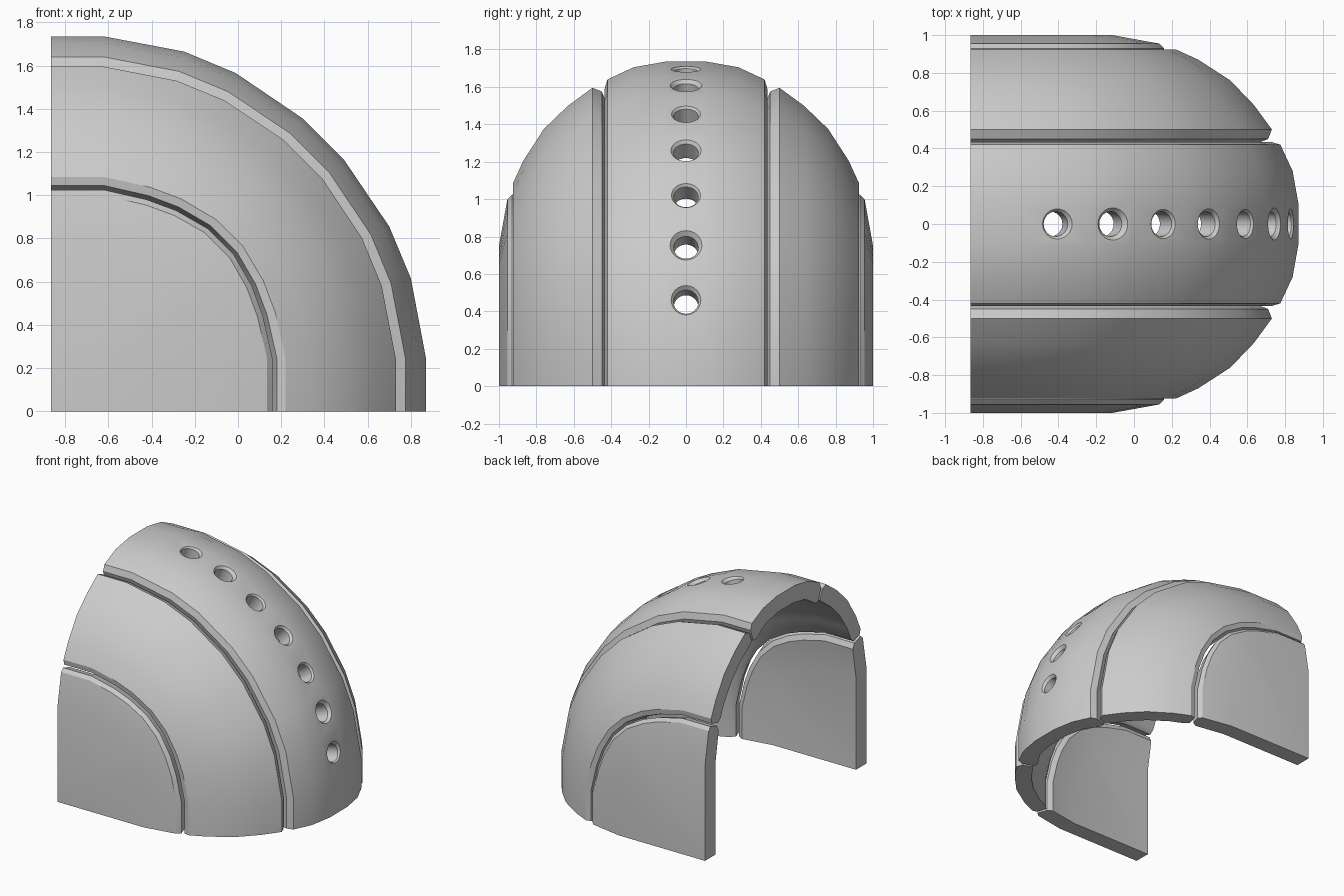
import bpy, bmesh, math
from mathutils import Matrix, Vector

if "Cube" in bpy.data.objects:
    bpy.data.objects.remove(bpy.data.objects["Cube"])

AXIS_X = -0.865          # sweep axis, parallel to y, at ground level
R_IN, R_OUT = 1.01, 1.735

# One material for the whole shell
grey = bpy.data.materials.new("light_grey")
grey.use_nodes = True
COLOUR = (0.6, 0.6, 0.6, 1)
grey.diffuse_color = COLOUR
grey.node_tree.nodes["Principled BSDF"].inputs["Base Color"].default_value = COLOUR


def mirrored(half):
    """Complete a quarter arc by swapping its coordinates about the diagonal."""
    return [Vector(p) for p in half] + [Vector((b, a)) for a, b in reversed(half)]


# Guide arcs: the sweep shape at the smallest and the largest radius
arc_in = mirrored([(0, 1.01), (.245, 1.01), (.44, .965), (.575, .915), (.717, .834)])
arc_out = mirrored([(0, 1.735), (.245, 1.735), (.615, 1.665), (.855, 1.565), (1.165, 1.355)])


def on_arc(i, r):
    if r == 0:
        return Vector((0, 0))
    return arc_in[i].lerp(arc_out[i], (r - R_IN) / (R_OUT - R_IN))


def finish(name, bm):
    mesh = bpy.data.meshes.new(name)
    bm.to_mesh(mesh)
    bm.free()
    obj = bpy.data.objects.new(name, mesh)
    bpy.context.collection.objects.link(obj)
    return obj


def sweep(name, profile, side=1):
    """Sweep a closed (y, radius) section a quarter turn and cap both ends."""
    bm = bmesh.new()
    rings = []
    for i in range(len(arc_in)):
        ring = []
        for y, r in profile:
            p = on_arc(i, r)
            ring.append(bm.verts.new((AXIS_X + p.x, side * y, p.y)))
        rings.append(ring)
    n = len(profile)
    for a, b in zip(rings, rings[1:]):
        for j in range(n):
            k = (j + 1) % n
            if profile[j][1] or profile[k][1]:
                bm.faces.new((a[j], a[k], b[k], b[j]))
    bm.faces.new(rings[0])
    bm.faces.new(rings[-1])
    bmesh.ops.remove_doubles(bm, verts=bm.verts, dist=0.0005)
    bmesh.ops.recalc_face_normals(bm, faces=bm.faces)
    obj = finish(name, bm)
    obj.data.materials.append(grey)
    return obj


def hole_cutter(angle):
    """Radial cylinder that flares at the surface for a chamfered rim."""
    bm = bmesh.new()
    bmesh.ops.create_cone(bm, cap_ends=True, segments=24, radius1=.066, radius2=.066, depth=.4)
    bmesh.ops.translate(bm, verts=bm.verts, vec=(0, 0, -.22))
    top = max(bm.faces, key=lambda f: f.calc_center_median().z)
    new = bmesh.ops.extrude_face_region(bm, geom=[top])["geom"]
    bmesh.ops.delete(bm, geom=[top], context="FACES_ONLY")
    verts = [v for v in new if isinstance(v, bmesh.types.BMVert)]
    bmesh.ops.scale(bm, verts=verts, vec=(1.8, 1.8, 1))
    bmesh.ops.translate(bm, verts=verts, vec=(0, 0, .06))
    bmesh.ops.recalc_face_normals(bm, faces=bm.faces)
    r = R_OUT + .05 * math.sin(2 * angle)
    place = (Matrix.Translation((AXIS_X, 0, 0)) @ Matrix.Rotation(angle, 4, "Y")
             @ Matrix.Translation((0, 0, r)))
    bm.transform(place)
    obj = finish("hole_cutter", bm)
    obj.hide_render = True
    return obj


# Sections: flat side plate, curved shoulder band, crown band
plate = [(1, 0), (1, .75), (.955, 1.0), (.93, 1.025), (.85, 1.0), (.83, .96), (.87, .72), (.87, 0)]
shoulder = [(.925, 1.085), (.87, 1.205), (.76, 1.375), (.63, 1.5), (.5, 1.595), (.45, 1.575),
            (.42, 1.5), (.45, 1.475), (.56, 1.395), (.665, 1.29), (.76, 1.15), (.805, 1.05),
            (.84, 1.02), (.918, 1.045)]
crown_half = [(.11, 1.735), (.28, 1.705), (.42, 1.64), (.435, 1.59), (.405, 1.5), (.37, 1.495),
              (.245, 1.575), (.1, 1.605)]
crown = crown_half + [(-y, r) for y, r in reversed(crown_half)]

parts = []
for label, side in (("front", -1), ("back", 1)):
    parts.append(sweep(label + "_side_plate", plate, side))
    parts.append(sweep(label + "_shoulder_band", shoulder, side))
crown_band = sweep("crown_band", crown)
parts.append(crown_band)

# Row of seven holes through the crown
bpy.context.view_layer.objects.active = crown_band
for i in range(7):
    cutter = hole_cutter(math.radians(15 + 10 * i))
    mod = crown_band.modifiers.new("hole", "BOOLEAN")
    mod.operation = "DIFFERENCE"
    mod.solver = "EXACT"
    mod.object = cutter
    bpy.ops.object.modifier_apply(modifier=mod.name)
    bpy.data.objects.remove(cutter)

# Smooth shading that keeps the chamfers crisp
bpy.ops.object.select_all(action="DESELECT")
for obj in parts:
    obj.select_set(True)
bpy.ops.object.shade_smooth_by_angle(angle=math.radians(30))
